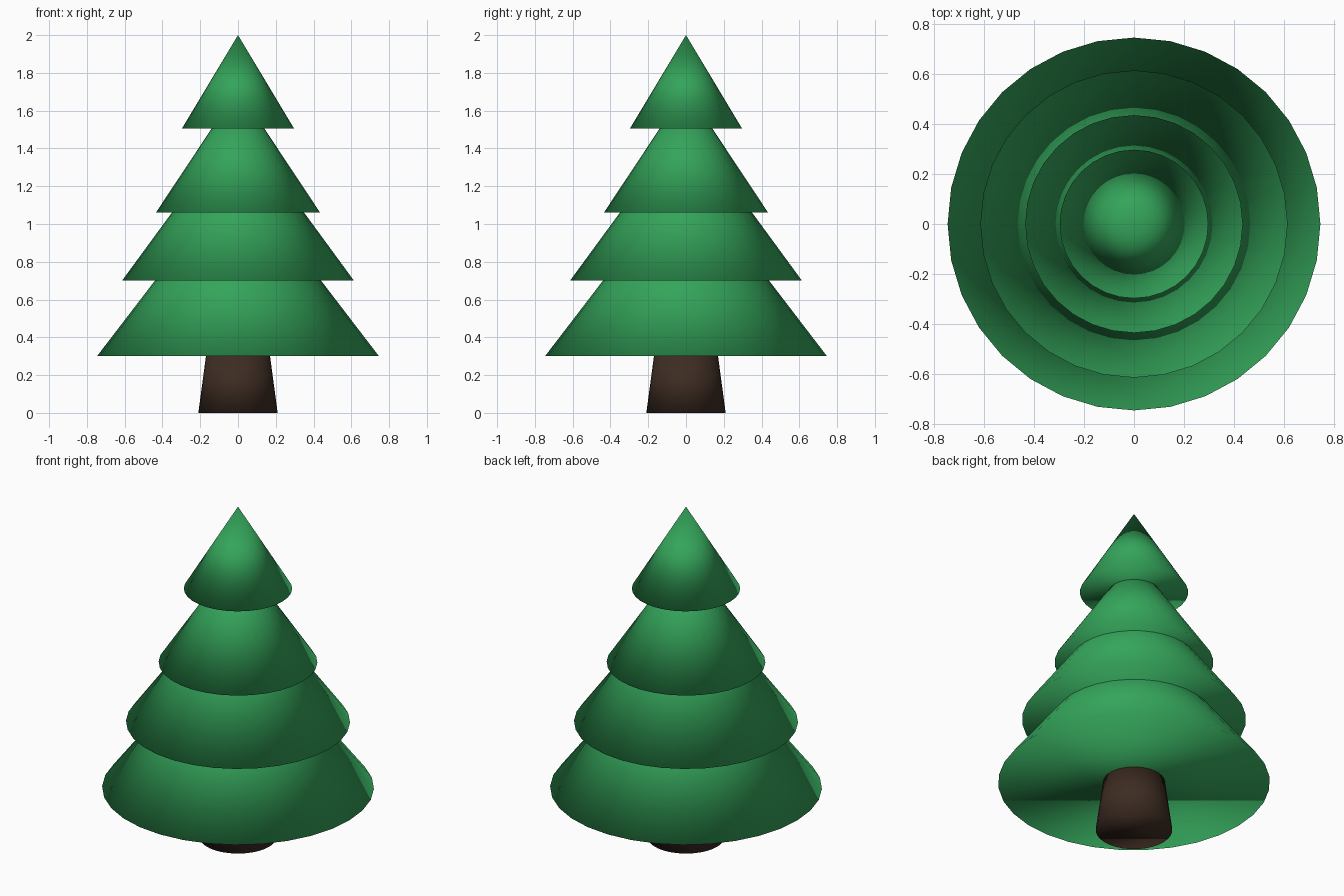
import bpy

if "Cube" in bpy.data.objects:
    bpy.data.objects.remove(bpy.data.objects["Cube"])


def material(name, color):
    m = bpy.data.materials.new(name)
    m.diffuse_color = (*color, 1.0)
    m.use_nodes = True
    m.node_tree.nodes["Principled BSDF"].inputs["Base Color"].default_value = m.diffuse_color
    return m


green = material("needle green", (0.034, 0.37, 0.102))
brown = material("bark brown", (0.047, 0.025, 0.016))


def tapered(name, r_bottom, r_top, z_bottom, z_top, mat):
    """32-sided, fully smooth cone or truncated cone."""
    bpy.ops.mesh.primitive_cone_add(
        vertices=32, radius1=r_bottom, radius2=r_top, depth=z_top - z_bottom,
        end_fill_type='NGON', location=(0, 0, (z_bottom + z_top) / 2))
    ob = bpy.context.object
    ob.name = name
    ob.data.materials.append(mat)
    for p in ob.data.polygons:
        p.use_smooth = True
    return ob


# Trunk, running slightly into the lowest branches
tapered("trunk", 0.21, 0.169, 0.0, 0.305, brown)

# Branch tiers, each one's narrow top hidden inside the tier above
tiers = [
    ("bottom_branches", 0.745, 0.26, 0.302, 0.935),
    ("lower_middle_branches", 0.614, 0.16, 0.70, 1.32),
    ("upper_middle_branches", 0.435, 0.08, 1.06, 1.595),
    ("tree_top", 0.297, 0.0, 1.505, 2.0),
]
for name, r0, r1, z0, z1 in tiers:
    tapered(name, r0, r1, z0, z1, green)
